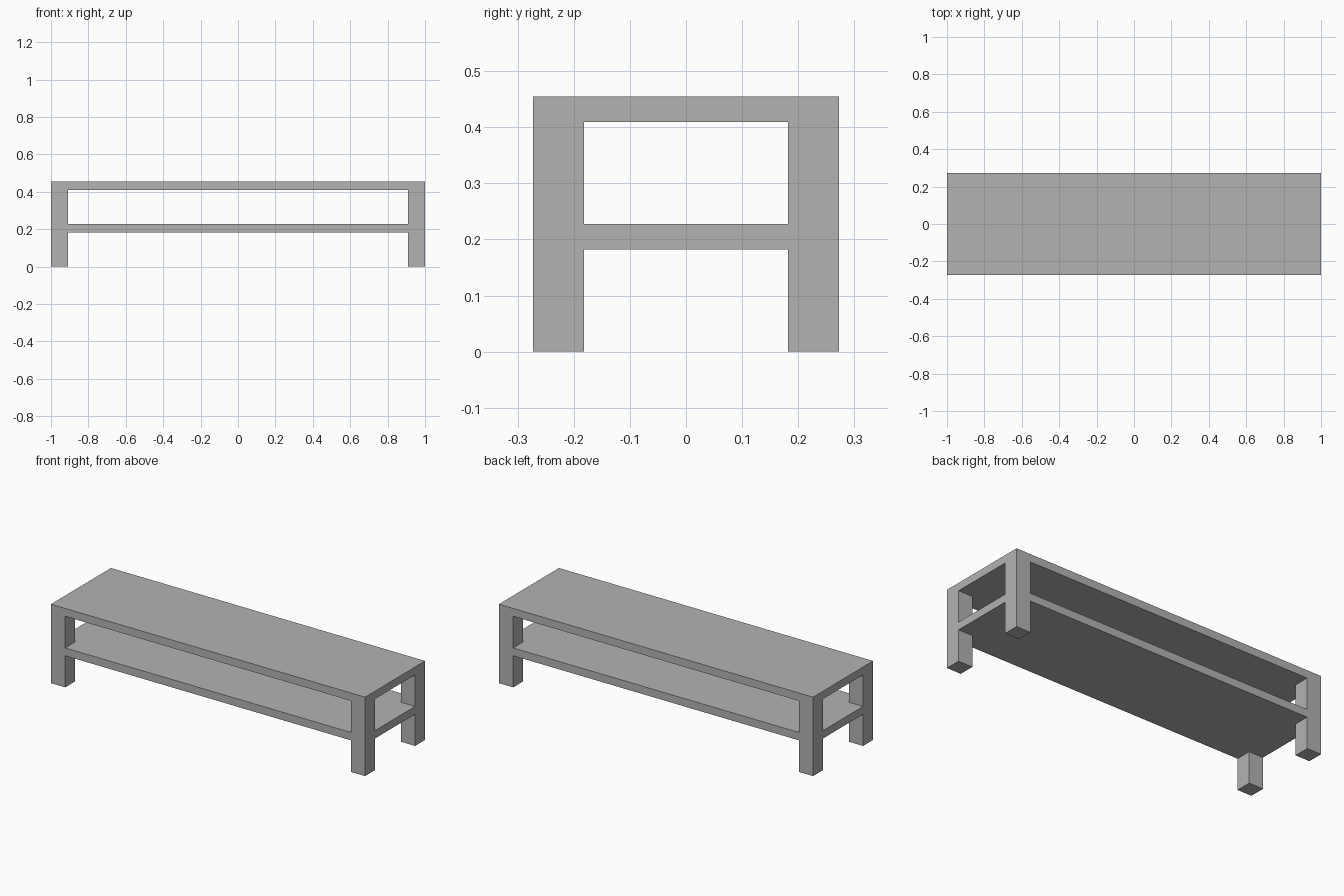
import bpy, bmesh

if "Cube" in bpy.data.objects:
    bpy.data.objects.remove(bpy.data.objects["Cube"])

U = 1 / 22                      # module: one board thickness
HX, HY = 22 * U, 6 * U          # half length, half depth
LEG = 2 * U                     # square leg section
TOP_Z, BOARD = 10 * U, U
SHELF_Z = 4 * U

grey = bpy.data.materials.new("plain grey")
grey.diffuse_color = (0.45, 0.45, 0.45, 1)
grey.use_nodes = True
grey.node_tree.nodes["Principled BSDF"].inputs["Base Color"].default_value = grey.diffuse_color


def prism(name, outline, z0, z1):
    """Extrude a counter-clockwise outline from z0 up to z1."""
    bm = bmesh.new()
    base = bm.faces.new([bm.verts.new((x, y, z0)) for x, y in outline])
    ext = bmesh.ops.extrude_face_region(bm, geom=[base], use_keep_orig=True)
    verts = [g for g in ext["geom"] if isinstance(g, bmesh.types.BMVert)]
    bmesh.ops.translate(bm, verts=verts, vec=(0, 0, z1 - z0))
    bmesh.ops.recalc_face_normals(bm, faces=bm.faces)
    mesh = bpy.data.meshes.new(name)
    bm.to_mesh(mesh)
    bm.free()
    mesh.materials.append(grey)
    obj = bpy.data.objects.new(name, mesh)
    bpy.context.collection.objects.link(obj)
    return obj


def rect(x0, x1, y0, y1):
    return [(x0, y0), (x1, y0), (x1, y1), (x0, y1)]


# Table top, flush with the legs
prism("table_top", rect(-HX, HX, -HY, HY), TOP_Z - BOARD, TOP_Z)

# Four square corner legs
for sx, side in ((-1, "left"), (1, "right")):
    for sy, end in ((-1, "front"), (1, "back")):
        xs = sorted((sx * HX, sx * (HX - LEG)))
        ys = sorted((sy * HY, sy * (HY - LEG)))
        prism(f"{end}_{side}_leg", rect(*xs, *ys), 0, TOP_Z - BOARD)

# Lower shelf, notched at the corners to fit round the legs
ix, iy = HX - LEG, HY - LEG
prism("lower_shelf", [
    (-ix, -HY), (ix, -HY), (ix, -iy), (HX, -iy), (HX, iy), (ix, iy),
    (ix, HY), (-ix, HY), (-ix, iy), (-HX, iy), (-HX, -iy), (-ix, -iy),
], SHELF_Z, SHELF_Z + BOARD)
